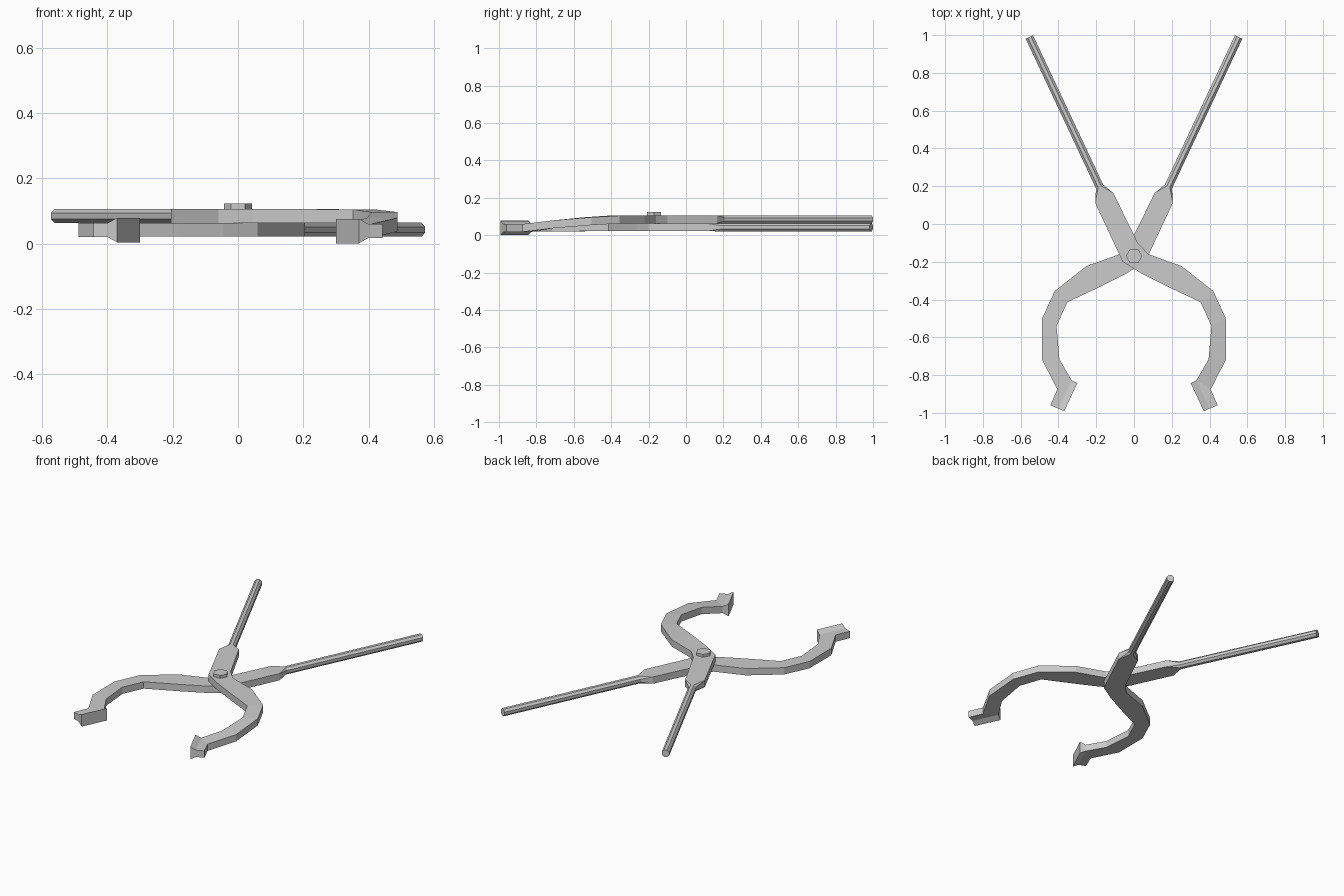
import bpy, bmesh, math
from mathutils import Vector

if "Cube" in bpy.data.objects:
    bpy.data.objects.remove(bpy.data.objects["Cube"])

HALF = 0.021   # half thickness of the flat bar
GRIP = 0.0375  # half height of the gripping face

# Bar stations from handle to jaw: inner edge, outer edge, drop weight (0 = none, 1 = full)
STATIONS = [
    ((-0.205, 0.11), (-0.11, 0.165), 0),
    ((-0.06, -0.20), (0.02, -0.10), 0),
    ((0.045, -0.265), (0.077, -0.16), 0),
    ((0.183, -0.334), (0.252, -0.223), 0),
    ((0.353, -0.414), (0.42, -0.355), 0.02),
    ((0.41, -0.54), (0.488, -0.504), 0.2),
    ((0.395, -0.716), (0.488, -0.716), 0.58),
    ((0.33, -0.828), (0.406, -0.875), 1),
    ((0.40, -0.977), (0.443, -0.96), 1),
]
GRIP_FACE = [(0.30, -0.843), (0.37, -0.992)]


def add_object(name, bm):
    bmesh.ops.recalc_face_normals(bm, faces=bm.faces)
    mesh = bpy.data.meshes.new(name)
    bm.to_mesh(mesh)
    bm.free()
    obj = bpy.data.objects.new(name, mesh)
    bpy.context.collection.objects.link(obj)
    return obj


def build_arm(name, side, z, z_jaw):
    bm = bmesh.new()

    def vert(x, y, h):
        return bm.verts.new((side * x, y, h))

    def face(*v):
        return bm.faces.new(v)

    # curved flat bar, lofted as four-cornered rings
    rings = []
    for a, b, w in STATIONS:
        c = z + (z_jaw - z) * w
        rings.append([vert(*b, c - HALF), vert(*b, c + HALF),
                      vert(*a, c + HALF), vert(*a, c - HALF)])
    for k, (r, s) in enumerate(zip(rings, rings[1:])):
        for i in range(4):
            if k == len(rings) - 2 and i == 2:
                continue  # the jaw flares out of this side
            j = (i + 1) % 4
            face(r[i], r[j], s[j], s[i])
    face(*rings[-1])

    # flared gripping face
    e, f = rings[-2], rings[-1]
    root = [e[3], e[2], f[2], f[3]]
    (p, q) = GRIP_FACE
    tip = [vert(*p, z_jaw - GRIP), vert(*p, z_jaw + GRIP),
           vert(*q, z_jaw + GRIP), vert(*q, z_jaw - GRIP)]
    for i in range(4):
        j = (i + 1) % 4
        face(root[i], root[j], tip[j], tip[i])
    face(*tip)

    # eight-sided handle rod
    start, end = Vector((-0.182, 0.198)), Vector((-0.554, 0.99))
    d = (end - start).normalized()
    across = Vector((d.y, -d.x))
    rad = 0.0215 / math.cos(math.pi / 8)

    def octagon(c):
        out = []
        for k in range(8):
            t = math.radians(-67.5 + 45 * k) 
            p2 = c + across * rad * math.cos(t)
            out.append(vert(p2.x, p2.y, z + rad * math.sin(t)))
        return out

    o1, o2 = octagon(start), octagon(end)
    for i in range(8):
        j = (i + 1) % 8
        face(o1[i], o1[j], o2[j], o2[i])
    face(*o2)

    # neck from bar to rod: each bar corner fans to two rod corners
    bar = rings[0]
    for i in range(4):
        j = (i + 1) % 4
        face(bar[i], o1[2 * i], o1[2 * i + 1])
        face(bar[i], bar[j], o1[(2 * i + 2) % 8], o1[2 * i + 1])
    return add_object(name, bm)


build_arm("upper_arm", 1, 0.0845, 0.0385)
build_arm("lower_arm", -1, 0.0425, 0.0415)

# hexagonal pivot bolt
bpy.ops.mesh.primitive_cylinder_add(vertices=6, radius=0.043, depth=0.083,
                                    location=(0, -0.17, 0.0815),
                                    rotation=(0, 0, math.radians(30)))
bpy.context.object.name = "pivot_bolt"
